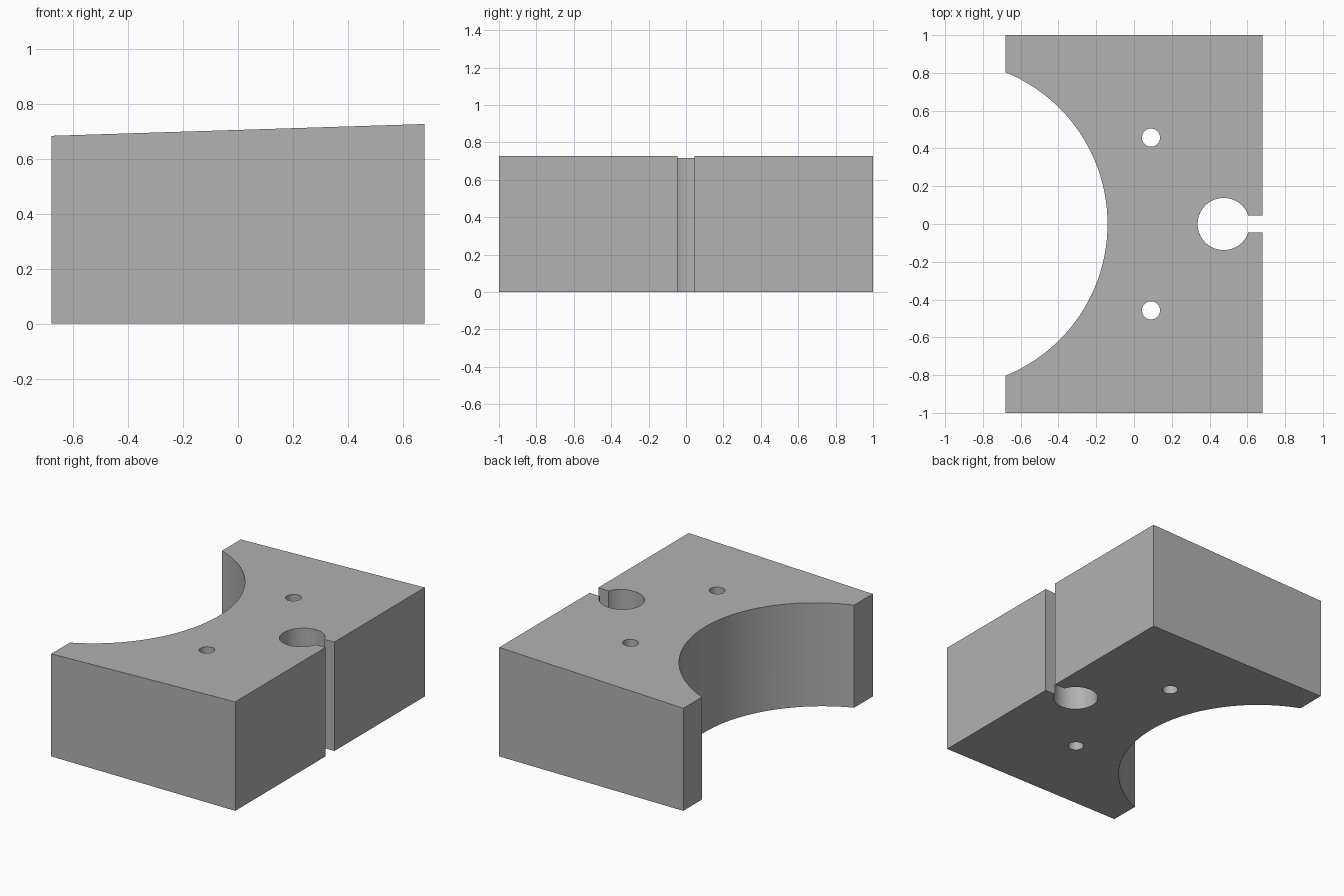
import bpy
import math

cube = bpy.data.objects.get("Cube")
if cube:
    bpy.data.objects.remove(cube, do_unlink=True)

HALF_X, HALF_Y = 0.68, 1.0
LOW, HIGH = 0.685, 0.728

# Single grey material
grey = bpy.data.materials.new("plain grey")
grey.use_nodes = True
colour = (0.445, 0.445, 0.445, 1)
grey.diffuse_color = colour
grey.node_tree.nodes["Principled BSDF"].inputs["Base Color"].default_value = colour


def box(name, x0, x1, half_y, z0, z1):
    bpy.ops.mesh.primitive_cube_add(size=2)
    ob = bpy.context.object
    ob.name = name
    for v in ob.data.vertices:
        v.co.x = x1 if v.co.x > 0 else x0
        v.co.y *= half_y
        v.co.z = z1 if v.co.z > 0 else z0
    ob.data.materials.append(grey)
    return ob


def bore(name, x, y, radius, sides):
    bpy.ops.mesh.primitive_cylinder_add(vertices=sides, radius=radius, depth=2,
                                        location=(x, y, 0.4))
    ob = bpy.context.object
    ob.name = name
    ob.data.materials.append(grey)
    return ob


# Block with a gently sloping top
block = box("clamp_block", -HALF_X, HALF_X, HALF_Y, 0, HIGH)
for v in block.data.vertices:
    if v.co.z > 0 and v.co.x < 0:
        v.co.z = LOW

# Cutters: large saddle recess, keyhole bore and slot, two bolt holes
cutters = [
    bore("saddle_cutter", -1.007, 0, 0.867, 128),
    bore("keyhole_cutter", 0.475, 0, 0.138, 64),
    box("slot_cutter", 0.5, 0.9, 0.046, -0.5, 1.5),
]
for side, label in ((1, "back"), (-1, "front")):
    cutters.append(bore(label + "_bolt_hole_cutter", 0.09, side * 0.457, 0.048, 48))

bpy.ops.object.select_all(action="DESELECT")
block.select_set(True)
bpy.context.view_layer.objects.active = block
for cutter in cutters:
    cutter.hide_render = True
    mod = block.modifiers.new(cutter.name, "BOOLEAN")
    mod.operation = "DIFFERENCE"
    mod.solver = "EXACT"
    mod.object = cutter
    bpy.ops.object.modifier_apply(modifier=mod.name)
for cutter in cutters:
    bpy.data.objects.remove(cutter, do_unlink=True)

# Smooth bores, crisp edges
bpy.ops.object.shade_smooth_by_angle(angle=math.radians(30))
